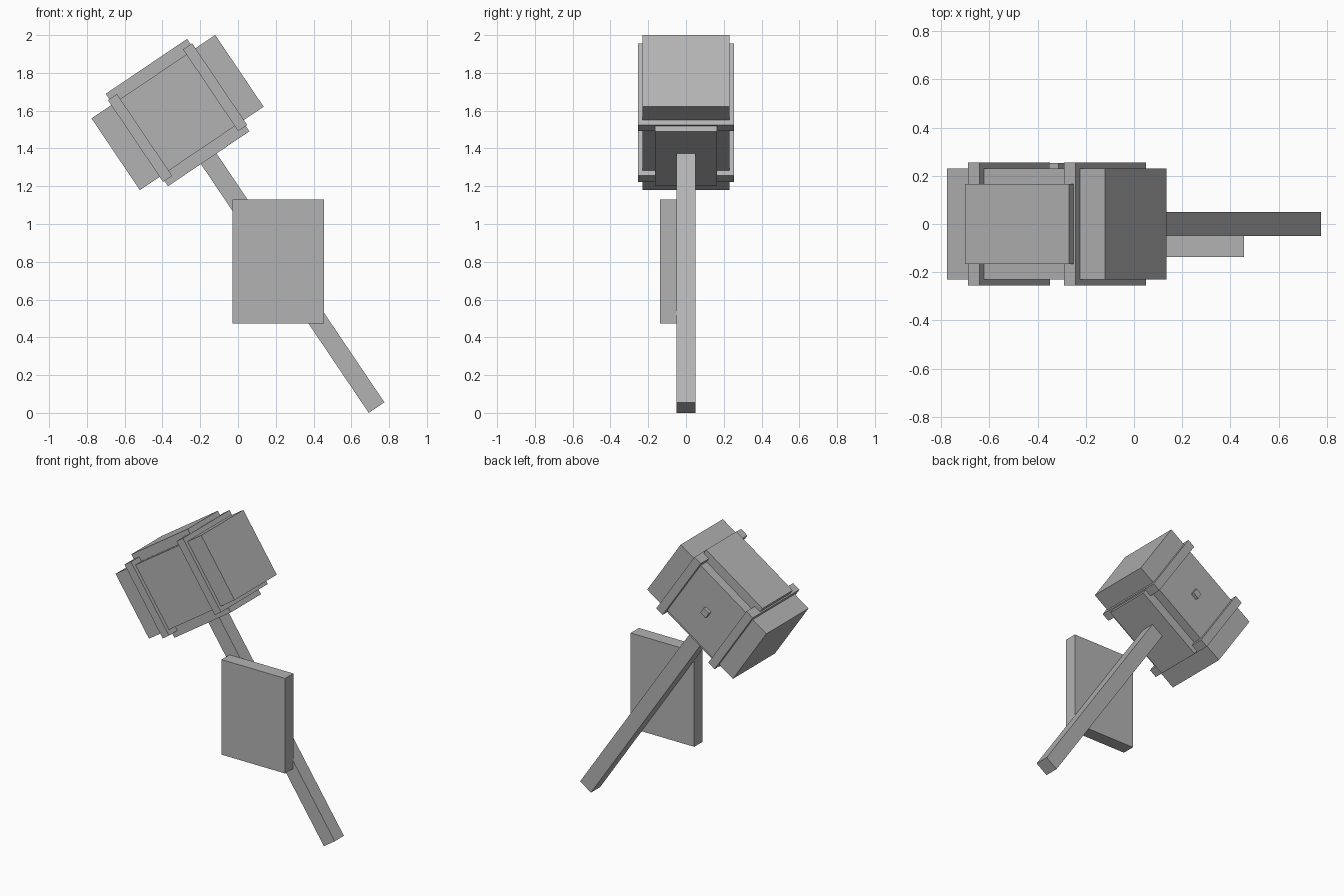
import bpy, bmesh, math
from mathutils import Matrix, Vector

if "Cube" in bpy.data.objects:
    bpy.data.objects.remove(bpy.data.objects["Cube"])

grey = bpy.data.materials.new("plain_grey")
grey.diffuse_color = (0.45, 0.45, 0.45, 1)
grey.use_nodes = True
grey.node_tree.nodes["Principled BSDF"].inputs["Base Color"].default_value = grey.diffuse_color

# Leaning frame of the mallet: local x along the head, local z up the handle
LEAN = Matrix.Translation((-0.32, 0, 1.59)) @ Matrix.Rotation(math.radians(-34), 4, 'Y')


def box(name, lo, hi, frame=Matrix.Identity(4)):
    """Box between two corners, placed in the given frame."""
    lo, hi = Vector(lo), Vector(hi)
    bm = bmesh.new()
    bmesh.ops.create_cube(bm, size=1)
    bmesh.ops.scale(bm, vec=hi - lo, verts=bm.verts)
    bmesh.ops.translate(bm, vec=(lo + hi) / 2, verts=bm.verts)
    mesh = bpy.data.meshes.new(name)
    bm.to_mesh(mesh)
    bm.free()
    mesh.materials.append(grey)
    ob = bpy.data.objects.new(name, mesh)
    ob.matrix_world = frame
    bpy.context.collection.objects.link(ob)
    return ob


# Mallet head with top and bottom plates
box("head_block", (-0.395, -0.23, -0.229), (0.395, 0.23, 0.229), LEAN)
box("head_plates", (-0.26, -0.165, -0.295), (0.26, 0.165, 0.295), LEAN)

# Two square bands around the head
for side, u in (("left", -0.24), ("right", 0.24)):
    box("band_" + side, (u - 0.029, -0.255, -0.261), (u + 0.029, 0.255, 0.261), LEAN)

# Small peg on the back of the head
box("back_peg", (-0.024, 0.2, -0.024), (0.024, 0.253, 0.024), LEAN)

# Handle
box("handle", (-0.05, -0.05, -1.884), (0.05, 0.05, -0.2), LEAN)

# Upright board in front of the handle
box("front_board", (-0.03, -0.137, 0.473), (0.456, -0.047, 1.13))
